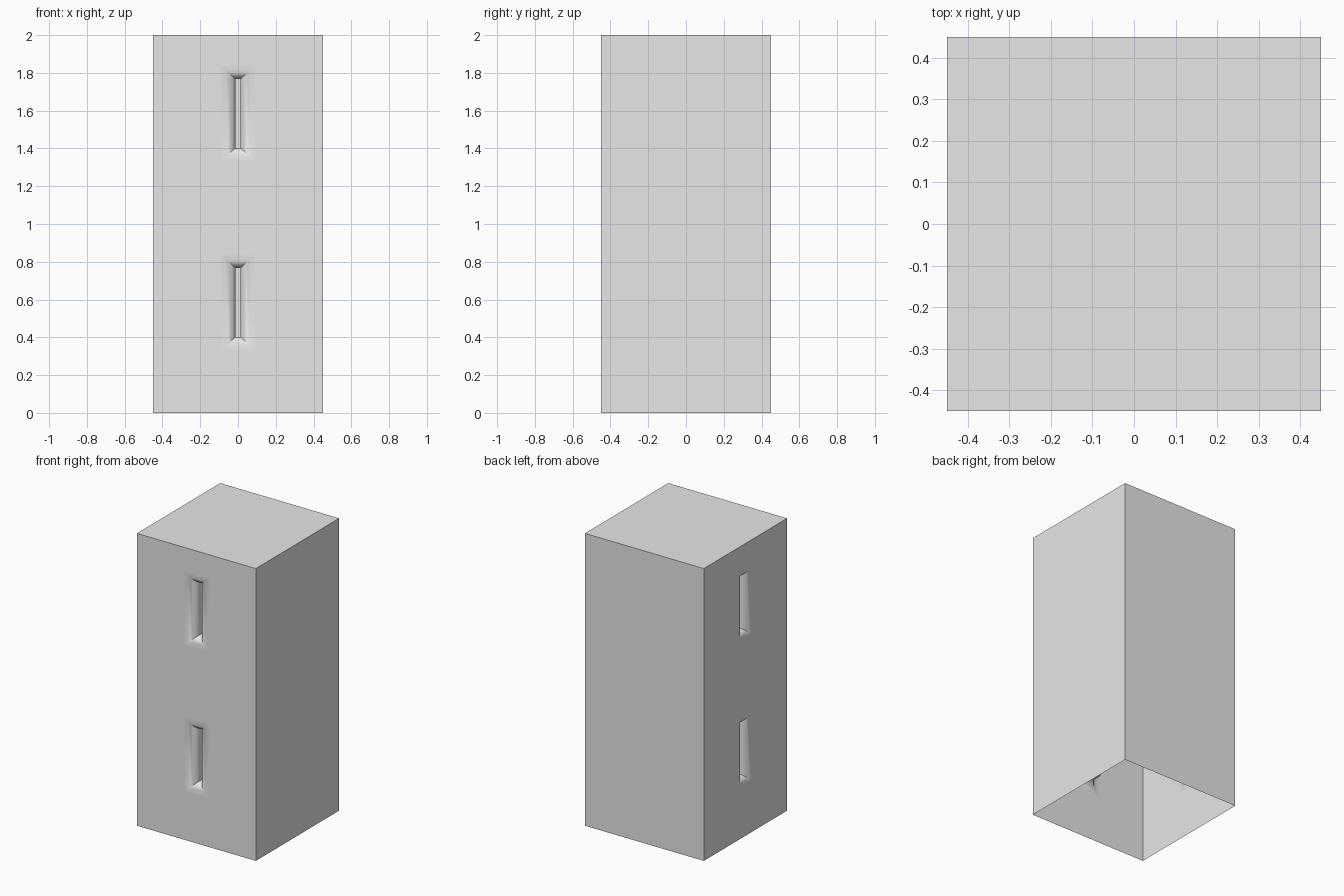
import bpy
import bmesh
import math
from mathutils import Matrix

cube = bpy.data.objects.get("Cube")
if cube:
    bpy.data.objects.remove(cube, do_unlink=True)

HALF, HEIGHT = 0.45, 2.0
OPEN_W, SLIT_W = 0.09, 0.012       # half widths of the flared opening and the slit
FLARE_Z, FLARE_D, SLIT_D = 0.068, 0.055, 0.11
SEGMENTS = 6
SLITS = [(0.335, 0.835), (1.335, 1.835)]

stone = bpy.data.materials.new("pale grey")
stone.use_nodes = True
grey = (0.8, 0.8, 0.8, 1)
stone.diffuse_color = grey
stone.node_tree.nodes["Principled BSDF"].inputs["Base Color"].default_value = grey


def make_object(name, bm, turn=0.0):
    bmesh.ops.remove_doubles(bm, verts=bm.verts, dist=0.0001)
    bm.transform(Matrix.Rotation(turn, 4, "Z"))
    mesh = bpy.data.meshes.new(name)
    bm.to_mesh(mesh)
    bm.free()
    mesh.materials.append(stone)
    obj = bpy.data.objects.new(name, mesh)
    bpy.context.collection.objects.link(obj)
    return obj


def quad(bm, corners):
    return bm.faces.new([bm.verts.new(c) for c in corners])


def ring(w, z0, z1, depth):
    y = depth - HALF
    return [(-w, y, z0), (w, y, z0), (w, y, z1), (-w, y, z1)]


def slit_wall(name, turn):
    # Flat wall panels around the openings
    bm = bmesh.new()
    xs = [-HALF, -OPEN_W, OPEN_W, HALF]
    zs = [0] + [z for pair in SLITS for z in pair] + [HEIGHT]
    for i, (x0, x1) in enumerate(zip(xs, xs[1:])):
        for k, (z0, z1) in enumerate(zip(zs, zs[1:])):
            if i == 1 and k % 2 == 1:
                continue
            quad(bm, [(x0, -HALF, z0), (x1, -HALF, z0), (x1, -HALF, z1), (x0, -HALF, z1)])
    # Rounded flares narrowing into slits
    for z0, z1 in SLITS:
        rings = []
        for s in range(SEGMENTS + 1):
            t = math.pi / 2 * s / SEGMENTS
            w = OPEN_W - (OPEN_W - SLIT_W) * math.sin(t)
            dz = FLARE_Z * math.sin(t)
            rings.append(ring(w, z0 + dz, z1 - dz, FLARE_D * (1 - math.cos(t))))
        rings.append(ring(SLIT_W, z0 + FLARE_Z, z1 - FLARE_Z, SLIT_D))
        for a, b in zip(rings, rings[1:]):
            for j in range(4):
                n = (j + 1) % 4
                quad(bm, [a[j], a[n], b[n], b[j]])
        quad(bm, rings[-1])
    obj = make_object(name, bm, turn)
    bpy.ops.object.select_all(action="DESELECT")
    obj.select_set(True)
    bpy.context.view_layer.objects.active = obj
    bpy.ops.object.shade_smooth_by_angle(angle=math.radians(35))
    # Keep the outer wall panels flat
    for p in obj.data.polygons:
        if p.area > 0.02 and all(
                abs(max(abs(obj.data.vertices[v].co.x), abs(obj.data.vertices[v].co.y)) - HALF) < 0.001
                for v in p.vertices):
            p.use_smooth = False


slit_wall("front_wall", 0)
slit_wall("right_wall", -math.pi / 2)

# Plain back and left walls
for name, turn in (("left_wall", math.pi / 2), ("back_wall", math.pi)):
    bm = bmesh.new()
    quad(bm, ring(HALF, 0, HEIGHT, 0))
    make_object(name, bm, turn)

# Flat top; the underside stays open
bm = bmesh.new()
quad(bm, [(-HALF, -HALF, HEIGHT), (HALF, -HALF, HEIGHT), (HALF, HALF, HEIGHT), (-HALF, HALF, HEIGHT)])
make_object("top", bm)
